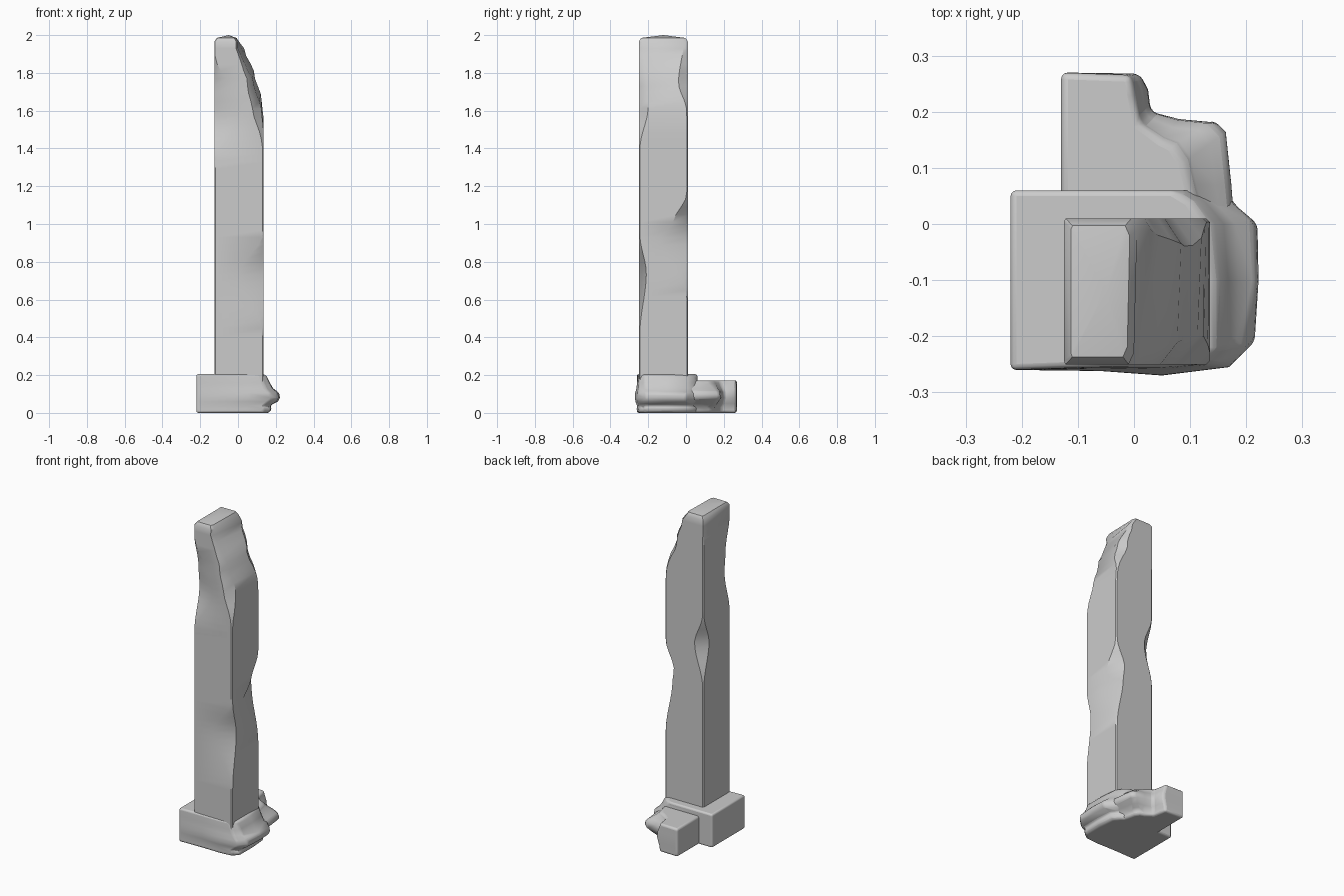
import bpy, bmesh
from math import radians

if "Cube" in bpy.data.objects:
    bpy.data.objects.remove(bpy.data.objects["Cube"])


def interp(table, z):
    """Eased interpolation of rows (z, value, ...)."""
    if z <= table[0][0]:
        return table[0][1:]
    for a, b in zip(table, table[1:]):
        if z <= b[0]:
            t = (z - a[0]) / (b[0] - a[0])
            t = t * t * (3 - 2 * t)
            return tuple(p + (q - p) * t for p, q in zip(a[1:], b[1:]))
    return table[-1][1:]


def loft(name, rings, peak=None, bevel=0.0, angle=35):
    bm = bmesh.new()
    loops = [[bm.verts.new(p) for p in r] for r in rings]
    n = len(loops[0])
    for lo, hi in zip(loops, loops[1:]):
        for i in range(n):
            j = (i + 1) % n
            bm.faces.new((lo[i], lo[j], hi[j], hi[i]))
    bm.faces.new(loops[0][::-1])
    if peak:
        c = bm.verts.new(peak)
        for i in range(n):
            bm.faces.new((loops[-1][i], loops[-1][(i + 1) % n], c))
    else:
        bm.faces.new(loops[-1])
    bmesh.ops.recalc_face_normals(bm, faces=bm.faces)
    me = bpy.data.meshes.new(name)
    bm.to_mesh(me)
    bm.free()
    ob = bpy.data.objects.new(name, me)
    bpy.context.collection.objects.link(ob)
    if bevel:
        m = ob.modifiers.new("soft_edges", "BEVEL")
        m.width, m.segments = bevel, 3
        m.limit_method, m.angle_limit = "ANGLE", radians(40)
    bpy.ops.object.select_all(action="DESELECT")
    ob.select_set(True)
    bpy.context.view_layer.objects.active = ob
    bpy.ops.object.shade_smooth_by_angle(angle=radians(angle))
    return ob


# Column: square shaft whose corners are chipped; rows are (z, cut along x, cut along y)
E = 0.006
X0, X1, Y0, Y1 = -0.125, 0.135, -0.25, 0.01
front_left = [(1.32, E, E), (1.57, .13, .055), (1.70, .11, .045), (1.90, E, E)]
front_right = [(.42, E, E), (.74, .13, .04), (.94, E, E),
               (1.40, E, E), (1.62, .05, .05), (1.98, .02, .02)]
back_right = [(.62, E, E), (.93, .05, .15), (1.00, .06, .08), (1.16, E, E),
              (1.6, E, E), (1.75, .04, .05), (1.98, .02, .02)]
back_left = [(.95, E, E), (1.20, .06, .055), (1.38, E, E)]
# Sloping break on the right of the top
slope = [(1.55, X1), (1.66, .125), (1.80, .085), (1.92, .035), (1.98, .0)]


def column_ring(z):
    xf, xb = interp(slope, min(z + .06, 1.98))[0], interp(slope, z)[0]
    kf, kb = (xf - X0) / (X1 - X0), (xb - X0) / (X1 - X0)
    fl, fr, br, bl = (interp(t, z) for t in (front_left, front_right, back_right, back_left))
    return [(X0 + fl[0] * kf, Y0, z), (xf - fr[0] * kf, Y0, z),
            (xf, Y0 + fr[1], z), (xb, Y1 - br[1], z),
            (xb - br[0] * kb, Y1, z), (X0 + bl[0] * kb, Y1, z),
            (X0, Y1 - bl[1], z), (X0, Y0 + fl[1], z)]


levels = [.1, .4] + [.45 + .04 * i for i in range(38)] + [1.965]
rings = [column_ring(z) for z in levels]
cx, cy = -.06, -.12
rings.append([(cx + (x - cx) * .8, cy + (y - cy) * .9, 1.985) for x, y, z in rings[-1]])
loft("broken_column", rings, peak=(-.05, -.12, 2.0))

# Base pieces: each ring blends an inner and an outer outline to make layered rubble
main_in = [(-.22, -.26), (-.06, -.255), (.05, -.255), (.12, -.25), (.15, -.22),
           (.15, -.1), (.14, 0), (.11, .04), (.08, .06), (-.22, .06)]
main_out = [(-.22, -.26), (-.06, -.262), (.05, -.27), (.17, -.255), (.215, -.21),
            (.222, -.1), (.22, 0), (.185, .03), (.16, .06), (-.22, .06)]
back_in = [(-.13, 0), (.12, 0), (.10, .07), (.07, .14), (.05, .15),
           (.01, .18), (.0, .23), (-.005, .265), (-.13, .27)]
back_out = [(-.13, 0), (.18, 0), (.175, .07), (.165, .165), (.145, .185),
            (.08, .187), (.03, .2), (.025, .24), (.01, .268), (-.13, .27)]
back_in.insert(3, (.09, .11))


def base(name, inner, outer, layers):
    return loft(name, [[(a[0] + (b[0] - a[0]) * f, a[1] + (b[1] - a[1]) * f, z)
                        for a, b in zip(inner, outer)] for z, f in layers],
                bevel=.012, angle=40)


base("base_block", main_in, main_out,
     [(0, .2), (.02, .4), (.04, .3), (.06, .85), (.08, 1), (.105, .95),
      (.13, .5), (.16, .25), (.19, .05), (.205, -.15)])
base("back_block", back_in, back_out,
     [(0, .1), (.03, .2), (.05, .55), (.08, 1), (.11, .95), (.13, .6), (.155, .15), (.172, 0)])
